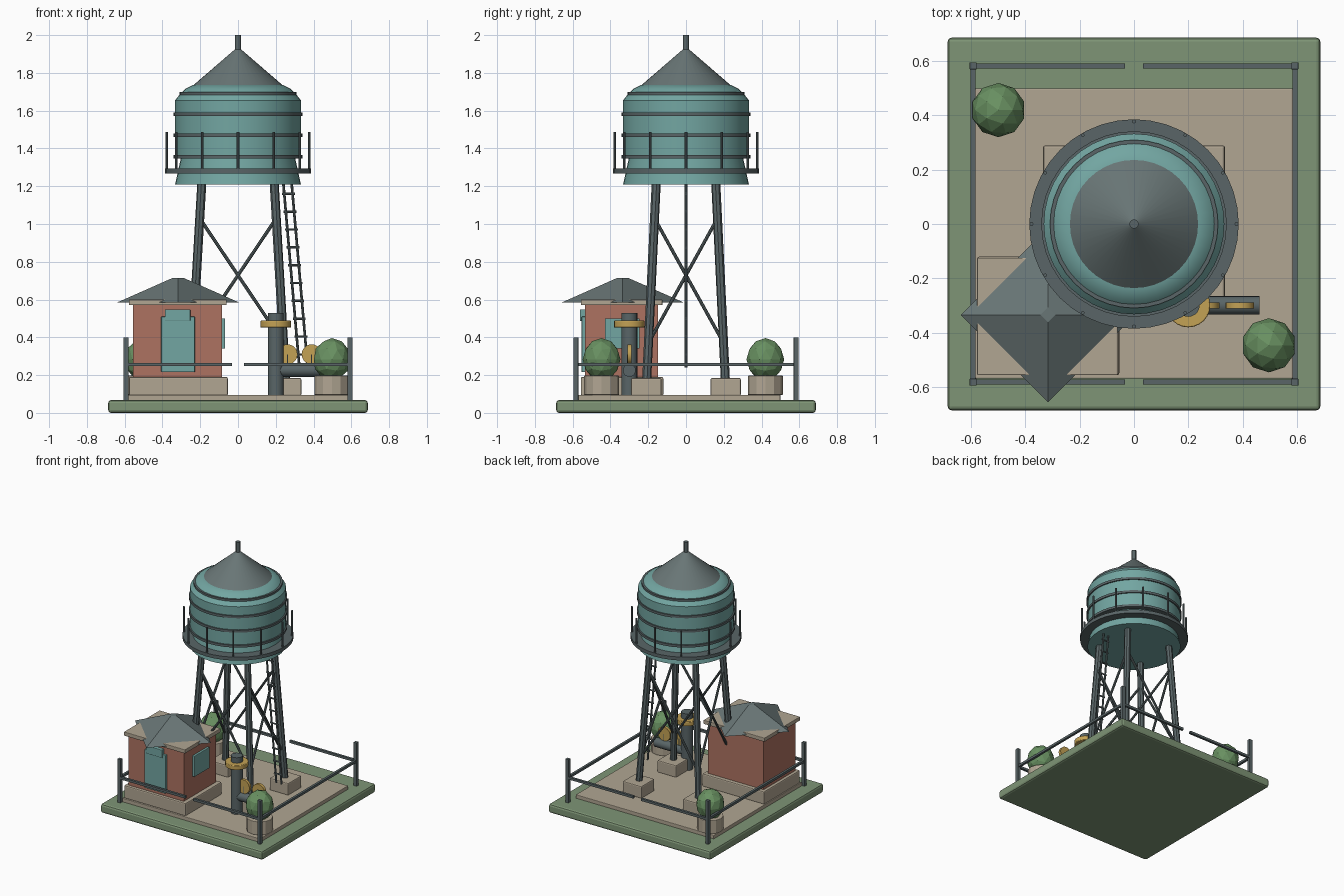
import bpy, bmesh, math
from mathutils import Vector

old = bpy.data.objects.get("Cube")
if old:
    bpy.data.objects.remove(old, do_unlink=True)


def material(name, r, g, b):
    m = bpy.data.materials.new(name)
    m.use_nodes = True
    m.diffuse_color = (r, g, b, 1)
    node = next(n for n in m.node_tree.nodes if n.type == 'BSDF_PRINCIPLED')
    node.inputs["Base Color"].default_value = (r, g, b, 1)
    node.inputs["Roughness"].default_value = 0.8
    return m


GRASS = material("grass green", .21, .30, .18)
STONE = material("sandy stone", .44, .38, .29)
BRICK = material("red brick", .42, .17, .12)
TEAL = material("teal paint", .17, .38, .36)
ROOF = material("slate roof", .14, .18, .18)
STEEL = material("dark steel", .10, .13, .135)
BRASS = material("brass yellow", .55, .36, .09)
LEAF = material("leaf green", .14, .28, .12)


def finish(o, name, mat, bevel=0, smooth=False):
    o.name = o.data.name = name
    o.data.materials.append(mat)
    if bevel:
        b = o.modifiers.new("bevel", 'BEVEL')
        b.width, b.segments = bevel, 2
    if smooth:
        bpy.ops.object.select_all(action='DESELECT')
        o.select_set(True)
        bpy.context.view_layer.objects.active = o
        bpy.ops.object.shade_smooth_by_angle(angle=math.radians(30))
    return o


def box(name, mat, x, y, z, bevel=0):
    """Box from (min, max) ranges on each axis."""
    c = [sum(r) / 2 for r in (x, y, z)]
    bpy.ops.mesh.primitive_cube_add(size=1, location=c)
    o = bpy.context.object
    size = Vector([r[1] - r[0] for r in (x, y, z)])
    for v in o.data.vertices:
        v.co *= size
    return finish(o, name, mat, bevel)


def strut(name, mat, a, b, r, sides=8, smooth=False, bevel=0):
    """Cylinder between two points."""
    a, b = Vector(a), Vector(b)
    bpy.ops.mesh.primitive_cylinder_add(vertices=sides, radius=r, depth=(b - a).length,
                                        location=(a + b) / 2)
    o = bpy.context.object
    o.rotation_euler = (b - a).to_track_quat('Z', 'Y').to_euler()
    return finish(o, name, mat, bevel, smooth)


def lathe(name, mat, profile, closed=False, steps=40):
    """Revolve an (r, z) profile around the z axis."""
    bm = bmesh.new()
    vs = [bm.verts.new((r, 0, z)) for r, z in profile]
    es = [bm.edges.new(p) for p in zip(vs, vs[1:])]
    if closed:
        es.append(bm.edges.new((vs[-1], vs[0])))
    bmesh.ops.spin(bm, geom=vs + es, cent=(0, 0, 0), axis=(0, 0, 1),
                   angle=math.tau, steps=steps)
    bmesh.ops.remove_doubles(bm, verts=bm.verts, dist=1e-5)
    bmesh.ops.recalc_face_normals(bm, faces=bm.faces)
    me = bpy.data.meshes.new(name)
    bm.to_mesh(me)
    bm.free()
    o = bpy.data.objects.new(name, me)
    bpy.context.collection.objects.link(o)
    return finish(o, name, mat, smooth=True)


def ring(name, r0, r1, z0, z1):
    return lathe(name, STEEL, [(r0, z0), (r1, z0), (r1, z1), (r0, z1)], closed=True)


# Ground
box("lawn", GRASS, (-.687, .687), (-.687, .687), (0, .068), .015)
box("paving", STONE, (-.585, .585), (-.57, .5), (.06, .095), .004)

# Water tank
lathe("tank", TEAL, [(0, 1.21), (.333, 1.21), (.3, 1.36), (.333, 1.365), (.333, 1.655),
                     (.305, 1.69), (.28, 1.715), (.24, 1.735), (0, 1.735)])
lathe("tank_roof", ROOF, [(0, 1.72), (.242, 1.73), (.016, 1.925), (0, 1.925)])
strut("finial", STEEL, (0, 0, 1.91), (0, 0, 2), .017, 12, True)
for z in (1.355, 1.47, 1.58):
    ring("tank_band", .3, .342, z - .009, z + .009)
ring("top_band", .27, .31, 1.683, 1.699)

# Walkway with posts
ring("walkway", .29, .386, 1.267, 1.293)
for i in range(12):
    a = i * math.tau / 12
    x, y = .378 * math.cos(a), .378 * math.sin(a)
    strut("walkway_post", STEEL, (x, y, 1.27), (x, y, 1.487), .007)


# Legs, footings and cross braces
def leg_point(sx, sy, z):
    t = (z - .18) / 1.03
    return sx * (.252 - .06 * t), sy * (.208 - .05 * t), z


corners = [(-1, -1), (1, -1), (1, 1), (-1, 1)]
for i, c in enumerate(corners):
    strut("leg", STEEL, leg_point(*c, .16), leg_point(*c, 1.215), .024)
    fx, fy = c[0] * .255, c[1] * .21
    box("footing", STONE, (fx - .08, fx + .08), (fy - .08, fy + .08), (.09, .185), .008)
    d = corners[(i + 1) % 4]
    strut("brace", STEEL, leg_point(*c, 1.03), leg_point(*d, .37), .009)
    strut("brace", STEEL, leg_point(*d, 1.03), leg_point(*c, .37), .009)

# Ladder
for x in (.24, .284):
    strut("ladder_rail", STEEL, (x, 0, 1.215), (x + .085, 0, .24), .007)
for i in range(10):
    z = 1.16 - i * .0945
    x = .24 + .085 * (1.215 - z) / .975
    strut("ladder_rung", STEEL, (x - .012, 0, z), (x + .056, 0, z), .006)

# Pump house
box("house_plinth", STONE, (-.578, -.054), (-.557, -.12), (.09, .19), .008)
box("house_walls", BRICK, (-.555, -.085), (-.535, -.148), (.185, .575))
box("house_cornice", STONE, (-.578, -.06), (-.557, -.125), (.57, .6), .004)
box("door", TEAL, (-.407, -.228), (-.553, -.53), (.216, .51), .004)
box("door_header", TEAL, (-.387, -.252), (-.562, -.53), (.486, .548), .004)
box("window", TEAL, (-.09, -.068), (-.43, -.245), (.34, .5), .004)
bpy.ops.mesh.primitive_cone_add(vertices=4, radius1=.322, radius2=.028, depth=.13,
                                location=(-.317, -.335, .65))
finish(bpy.context.object, "house_roof", ROOF)

# Pipe work with flange and valve wheels
PX, PY = .2, -.3
strut("standpipe", STEEL, (PX, PY, .095), (PX, PY, .53), .042, 20, True)
strut("pipe_flange", BRASS, (PX, PY, .452), (PX, PY, .488), .081, 24, True, .004)
strut("outlet_pipe", STEEL, (PX, PY, .225), (.463, PY, .225), .034, 20, True)
for x in (.262, .39):
    strut("valve_stem", STEEL, (x, PY, .24), (x, PY, .31), .012)
    strut("valve_wheel", BRASS, (x, PY - .011, .31), (x, PY + .011, .31), .053, 20, True)

# Bushes in round planters
for x, y in ((.497, -.447), (-.5, .42)):
    strut("planter", STONE, (x, y, .095), (x, y, .197), .093, 12, False, .004)
    bpy.ops.mesh.primitive_ico_sphere_add(subdivisions=2, radius=.1, location=(x, y, .283))
    bush = finish(bpy.context.object, "bush", LEAF)
    bush.scale.z = 1.13

# Boundary fence, open at the middle of the front and back
FX, FY = .593, .583
for sx, sy in corners:
    x, y = sx * FX, sy * FY
    box("fence_post", STEEL, (x - .013, x + .013), (y - .013, y + .013), (.06, .4), .002)
    inner, outer = sorted((sx * .033, x))
    box("fence_rail", STEEL, (inner, outer), (y - .009, y + .009), (.247, .265))
for s in (-1, 1):
    x = s * FX
    box("side_rail", STEEL, (x - .009, x + .009), (-FY, FY), (.247, .265))
